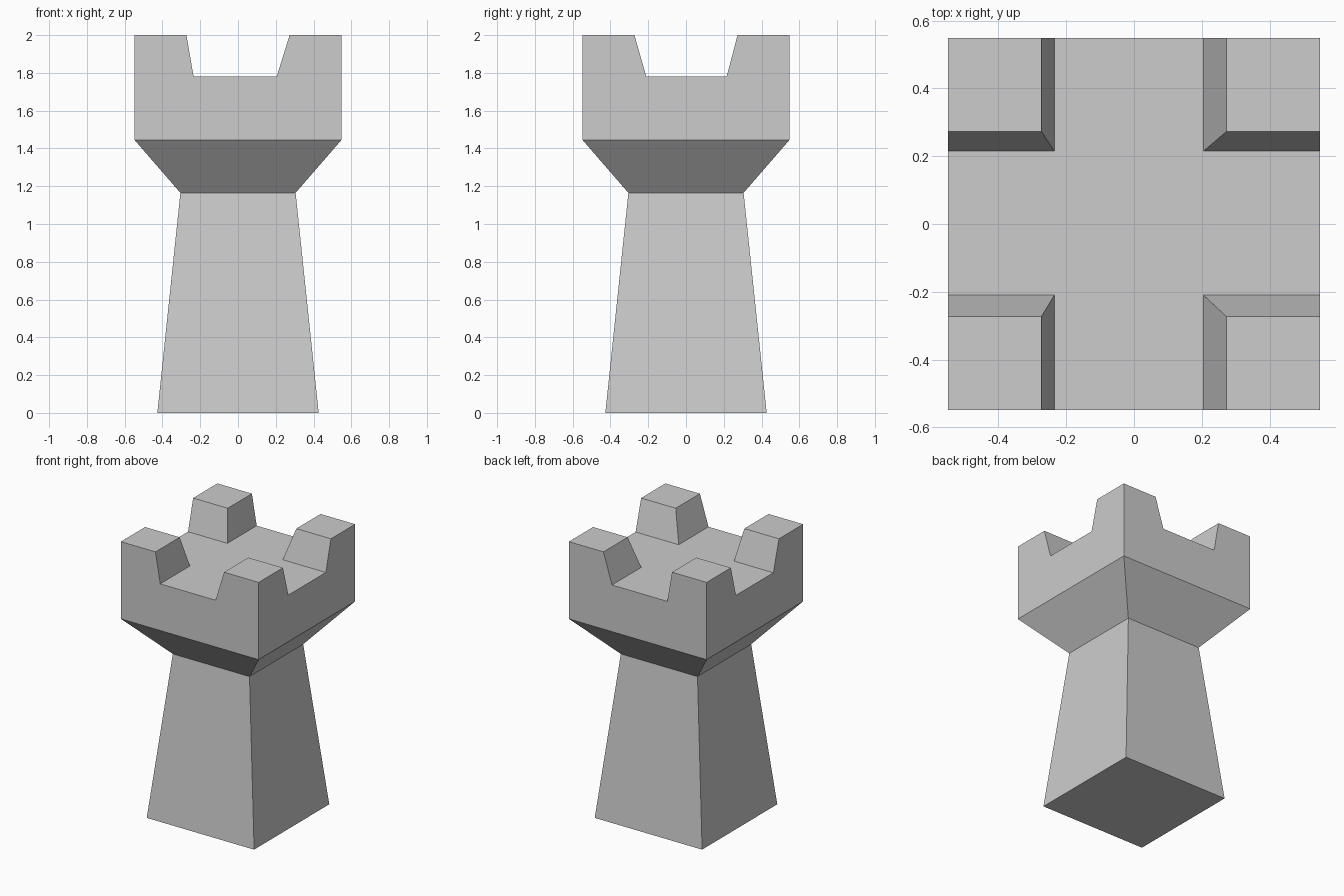
import bpy
import bmesh

cube = bpy.data.objects.get("Cube")
if cube:
    bpy.data.objects.remove(cube, do_unlink=True)

stone = bpy.data.materials.new("light grey stone")
stone.use_nodes = True
colour = (0.604, 0.604, 0.604, 1)
stone.diffuse_color = colour
stone.node_tree.nodes["Principled BSDF"].inputs["Base Color"].default_value = colour

HALF = 0.548       # half width of the battlement
FLOOR, TOP = 1.78, 2.0
INNER = 0.273      # inner edge of each merlon top

bm = bmesh.new()

# Battlement floor: a grid whose corner cells become the merlons
xs = (-HALF, -0.235, 0.205, HALF)
ys = (-HALF, -0.21, 0.215, HALF)
grid = [[bm.verts.new((x, y, FLOOR)) for x in xs] for y in ys]
cells = {}
for j in range(3):
    for i in range(3):
        cells[i, j] = bm.faces.new((grid[j][i], grid[j][i + 1],
                                    grid[j + 1][i + 1], grid[j + 1][i]))

# Walls: extrude the rim down to the brim, then the neck and the foot
edges = [e for e in bm.edges if e.is_boundary]
for half, z in ((HALF, 1.445), (0.305, 1.165), (0.427, 0.0)):
    new = bmesh.ops.extrude_edge_only(bm, edges=edges)["geom"]
    edges = [g for g in new if isinstance(g, bmesh.types.BMEdge)]
    for v in (g for g in new if isinstance(g, bmesh.types.BMVert)):
        scale = half / max(abs(v.co.x), abs(v.co.y))
        v.co.x, v.co.y, v.co.z = v.co.x * scale, v.co.y * scale, z
bmesh.ops.contextual_create(bm, geom=edges)

# Merlons: raise the corner cells and draw their inner edges outward
for i in (0, 2):
    for j in (0, 2):
        new = bmesh.ops.extrude_discrete_faces(bm, faces=[cells[i, j]])["faces"][0]
        for v in new.verts:
            v.co.z = TOP
            for axis in (0, 1):
                if abs(v.co[axis]) < HALF - 0.01:
                    v.co[axis] = INNER if v.co[axis] > 0 else -INNER

# Merge the coplanar strips into clean flat faces
bmesh.ops.remove_doubles(bm, verts=bm.verts[:], dist=0.0001)
bmesh.ops.recalc_face_normals(bm, faces=bm.faces[:])
bmesh.ops.dissolve_limit(bm, angle_limit=0.02, verts=bm.verts[:], edges=bm.edges[:])

mesh = bpy.data.meshes.new("tower")
bm.to_mesh(mesh)
bm.free()
mesh.materials.append(stone)
tower = bpy.data.objects.new("tower", mesh)
bpy.context.scene.collection.objects.link(tower)
